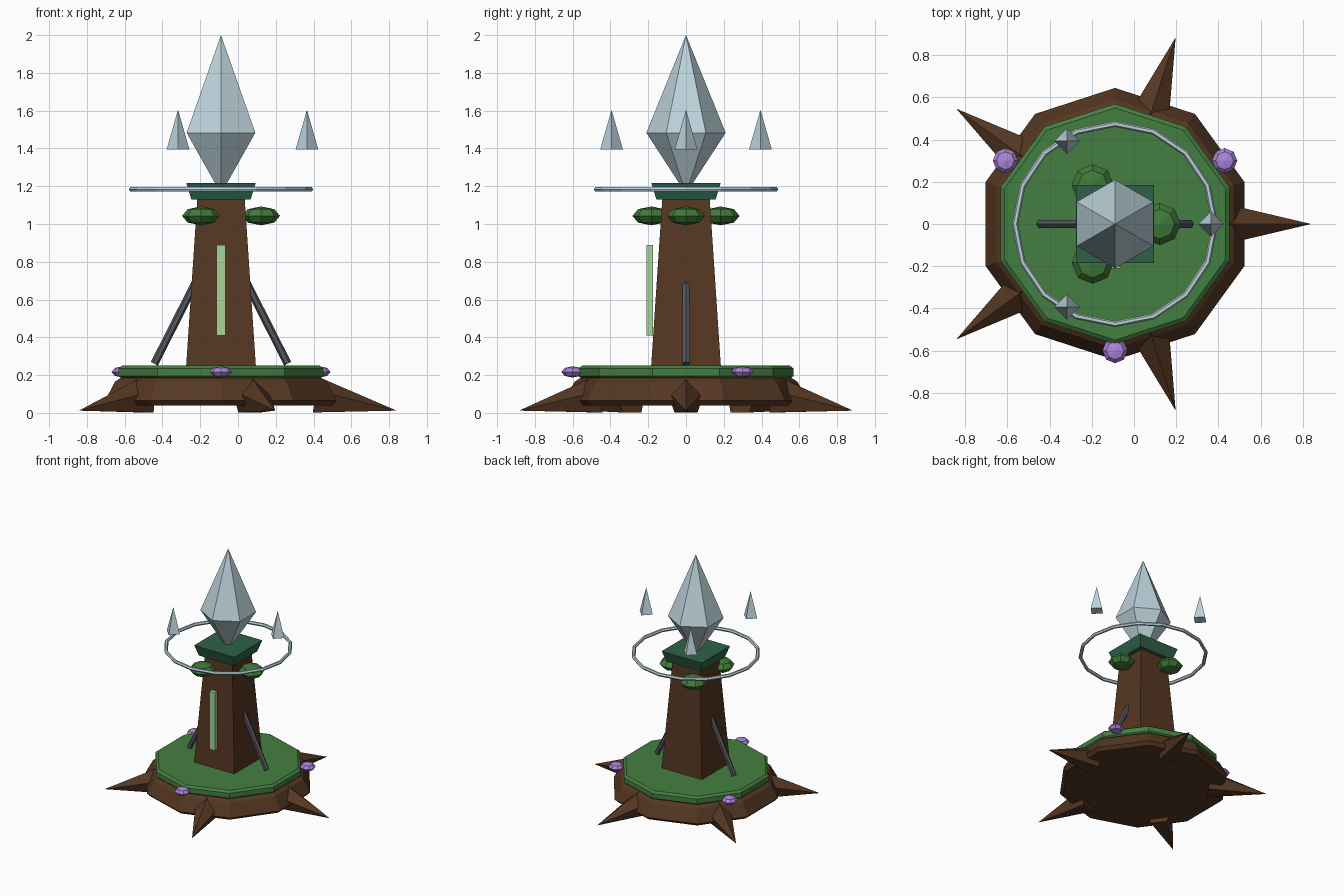
import bpy, bmesh, math
from mathutils import Matrix, Vector

if "Cube" in bpy.data.objects:
    bpy.data.objects.remove(bpy.data.objects["Cube"])

CX = -0.09  # tower axis


def material(name, hex_code):
    srgb = [int(hex_code[i:i + 2], 16) / 255 for i in (0, 2, 4)]
    col = [c / 12.92 if c < 0.04 else ((c + 0.055) / 1.055) ** 2.4 for c in srgb] + [1]
    m = bpy.data.materials.new(name)
    m.use_nodes = True
    m.diffuse_color = col
    m.node_tree.nodes["Principled BSDF"].inputs["Base Color"].default_value = col
    return m


wood = material("dark wood", "553722")
grass = material("grass green", "447f40")
leaf = material("leaf green", "407a38")
cap_green = material("deep green", "2f6149")
crystal_blue = material("pale crystal", "bcd3db")
iron = material("dark iron", "56565f")
violet = material("violet", "ac85dc")
banner_green = material("light green", "a6d698")


def finish(bm, name, mat, matrix):
    bmesh.ops.recalc_face_normals(bm, faces=bm.faces)
    me = bpy.data.meshes.new(name)
    bm.to_mesh(me)
    bm.free()
    me.transform(matrix)
    me.materials.append(mat)
    ob = bpy.data.objects.new(name, me)
    bpy.context.collection.objects.link(ob)
    return ob


def lathe(name, mat, profile, sides, phase=0, matrix=None):
    """Faceted solid from (radius, height) pairs; zero radius makes a point."""
    bm = bmesh.new()
    rings = []
    for r, z in profile:
        angles = [math.radians(phase) + math.tau * k / sides for k in range(sides)]
        if r == 0:
            rings.append([bm.verts.new((0, 0, z))] * sides)
        else:
            rings.append([bm.verts.new((r * math.cos(a), r * math.sin(a), z)) for a in angles])
    for low, high in zip(rings, rings[1:]):
        for k in range(sides):
            n = (k + 1) % sides
            corners = dict.fromkeys([low[k], low[n], high[n], high[k]])
            bm.faces.new(list(corners))
    for ring, (r, z) in ((rings[0], profile[0]), (rings[-1], profile[-1])):
        if r > 0:
            bm.faces.new(ring)
    return finish(bm, name, mat, matrix or Matrix.Translation((CX, 0, 0)))


def polar(radius, degrees, z):
    a = math.radians(degrees)
    return Vector((CX + radius * math.cos(a), radius * math.sin(a), z))


def aim(start, end):
    """Matrix placing local z along start to end, with local x turned upward."""
    z = (end - start).normalized()
    y = z.cross(Vector((0, 0, 1))).normalized()
    x = y.cross(z)
    return Matrix.Translation(start) @ Matrix((x, y, z)).transposed().to_4x4()


def blob(name, mat, r, h, centre):
    arc = [math.radians(t) for t in (-45, 0, 45)]
    profile = [(0, -h)] + [(r * math.cos(t), h * math.sin(t)) for t in arc] + [(0, h)]
    lathe(name, mat, profile, 8, 0, Matrix.Translation(centre))


# Ground platform and lawn
lathe("base", wood, [(0.62, 0.04), (0.645, 0.065), (0.59, 0.165), (0.56, 0.185)], 10, 18)
lathe("lawn", grass, [(0.55, 0.18), (0.57, 0.195), (0.57, 0.235), (0.55, 0.25)], 10, 18)

# Spiky roots around the platform
for i in range(5):
    start, tip = polar(0.5, 72 * i, 0.086), polar(0.93, 72 * i, 0.012)
    lathe(f"root_{i + 1}", wood, [(0.105, 0), (0, (tip - start).length)], 5, 0, aim(start, tip))

# Square tower and its cap
S = math.sqrt(2)
lathe("tower", wood, [(0.185 * S, 0.24), (0.125 * S, 1.14)], 4, 45)
lathe("tower_cap", cap_green, [(0.157 * S, 1.13), (0.184 * S, 1.218)], 4, 45)

# Large crystal
lathe("crystal", crystal_blue, [(0, 1.16), (0.21, 1.483), (0, 2.0)], 6, 30)

# Three-fold decorations: shards, leaf clumps and flower buds
for i in range(3):
    lathe(f"floating_shard_{i + 1}", crystal_blue, [(0.06, 1.395), (0, 1.605)], 4, 0,
          Matrix.Translation(polar(0.455, 120 * i, 0)))
    blob(f"leaf_clump_{i + 1}", leaf, 0.1, 0.05, polar(0.212, 120 * i, 1.043))
    blob(f"flower_bud_{i + 1}", violet, 0.06, 0.03, polar(0.6, 30 + 120 * i, 0.217))

# Leaning struts on both sides
for side, label in ((1, "left"), (-1, "right")):
    foot, top = Vector((CX + side * 0.353, 0, 0.26)), Vector((CX + side * 0.12, 0, 0.72))
    lathe(f"strut_{label}", iron, [(0.021, 0), (0.021, (top - foot).length)], 6, 0, aim(foot, top))

# Hanging banner in front of the tower
bm = bmesh.new()
bmesh.ops.create_cube(bm, size=1)
finish(bm, "banner", banner_green,
       Matrix.Translation((CX, -0.193, 0.65)) @ Matrix.Diagonal((0.048, 0.034, 0.48, 1)))

# Floating halo ring
bpy.ops.mesh.primitive_torus_add(location=(CX, 0, 1.183), major_radius=0.474, minor_radius=0.014,
                                 major_segments=16, minor_segments=6)
ring = bpy.context.object
ring.name = "halo_ring"
ring.data.materials.append(crystal_blue)
